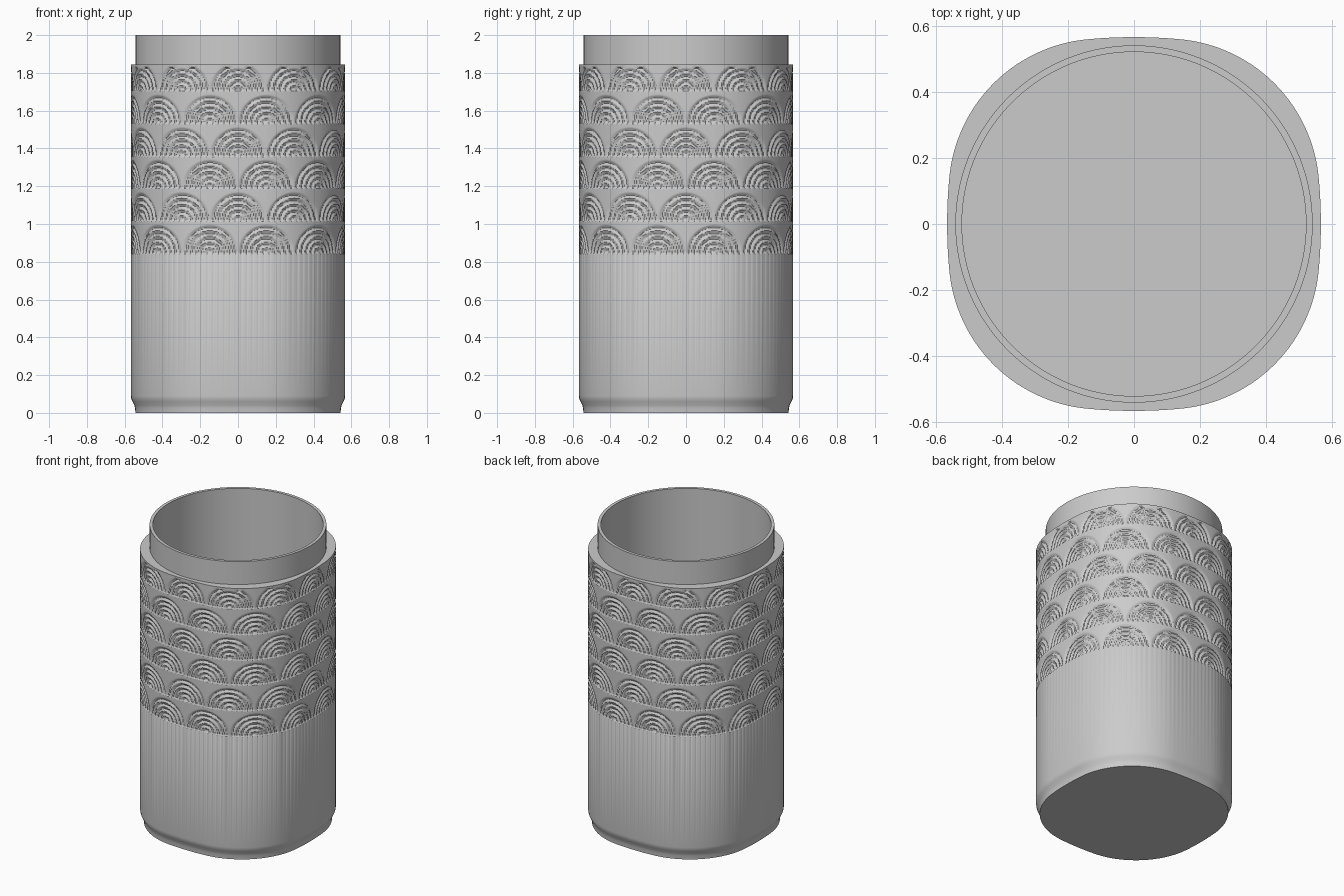
import bpy, bmesh, math

cube = bpy.data.objects.get("Cube")
if cube:
    bpy.data.objects.remove(cube, do_unlink=True)

SIDES = 480
FANS = 12                      # fans in each row around the body
ROW_START, ROW_STEP, ROWS = 0.845, 0.172, 6
PATTERN_TOP = 1.825
SHOULDER = 1.845

grey = bpy.data.materials.new("plain_grey")
grey.use_nodes = True
grey.diffuse_color = (0.6, 0.6, 0.6, 1)
grey.node_tree.nodes["Principled BSDF"].inputs["Base Color"].default_value = (0.6, 0.6, 0.6, 1)


def rounded_square(angle):
    """Radius of a square with bulging sides and large round corners."""
    phi = abs((angle + math.pi / 4) % (math.pi / 2) - math.pi / 4)
    if phi < math.atan2(0.142, 0.56):
        offset, radius, turn = -0.933, 1.5, phi
    else:
        offset, radius, turn = 0.139, 0.464, math.pi / 4 - phi
    return offset * math.cos(turn) + math.sqrt(radius ** 2 - (offset * math.sin(turn)) ** 2)


def fan_relief(angle, z):
    """Depth of the concentric-arc fans pressed into the wall."""
    row = math.floor((z - ROW_START) / ROW_STEP)
    if not 0 <= row < ROWS or z > PATTERN_TOP:
        return 0
    cell = angle * FANS / math.tau + (0.5 if row % 2 == 0 else 0)
    across = (cell - round(cell)) * 0.305
    up = z - ROW_START - row * ROW_STEP
    d = math.hypot(across, up)
    if d > 0.15:
        return 0
    return -0.0045 * (1 - math.cos(math.tau * d / 0.03))


def loft(name, rings, cap_first=False, cap_last=False):
    """Skin rings, each given as a height and a radius function of the angle."""
    bm = bmesh.new()
    loops = []
    for z, radius in rings:
        loop = []
        for i in range(SIDES):
            a = math.tau * i / SIDES
            r = radius(a)
            loop.append(bm.verts.new((r * math.cos(a), r * math.sin(a), z)))
        loops.append(loop)
    for low, high in zip(loops, loops[1:]):
        for i in range(SIDES):
            j = (i + 1) % SIDES
            bm.faces.new((low[i], low[j], high[j], high[i]))
    if cap_first:
        bm.faces.new(loops[0][::-1])
    if cap_last:
        bm.faces.new(loops[-1])
    mesh = bpy.data.meshes.new(name)
    bm.to_mesh(mesh)
    bm.free()
    mesh.materials.append(grey)
    obj = bpy.data.objects.new(name, mesh)
    bpy.context.collection.objects.link(obj)
    bpy.ops.object.select_all(action='DESELECT')
    obj.select_set(True)
    bpy.context.view_layer.objects.active = obj
    bpy.ops.object.shade_smooth_by_angle(angle=math.radians(35))
    return obj


def wall(z, inset=0):
    return z, lambda a: rounded_square(a) - inset


def patterned(z):
    return z, lambda a: rounded_square(a) + fan_relief(a, z)


def circle(z, r):
    return z, lambda a: r


# Body: stepped foot, plain lower wall, fan relief band, flat shoulder
foot = [(0, 0.024), (0.025, 0.022), (0.04, 0.018), (0.06, 0.008), (0.075, 0.002), (0.09, 0)]
steps = 165
band = [patterned(0.84 + (PATTERN_TOP + 0.005 - 0.84) * k / steps) for k in range(steps + 1)]
body_rings = [wall(z, inset) for z, inset in foot] + band
body_rings += [wall(SHOULDER), circle(SHOULDER, 0.54)]
loft("body", body_rings, cap_first=True)

# Neck: round collar whose inner wall runs down to the floor of the cup
loft("neck_and_liner", [circle(SHOULDER, 0.542), circle(2, 0.542), circle(2, 0.522),
                        circle(0.05, 0.522)], cap_last=True)
